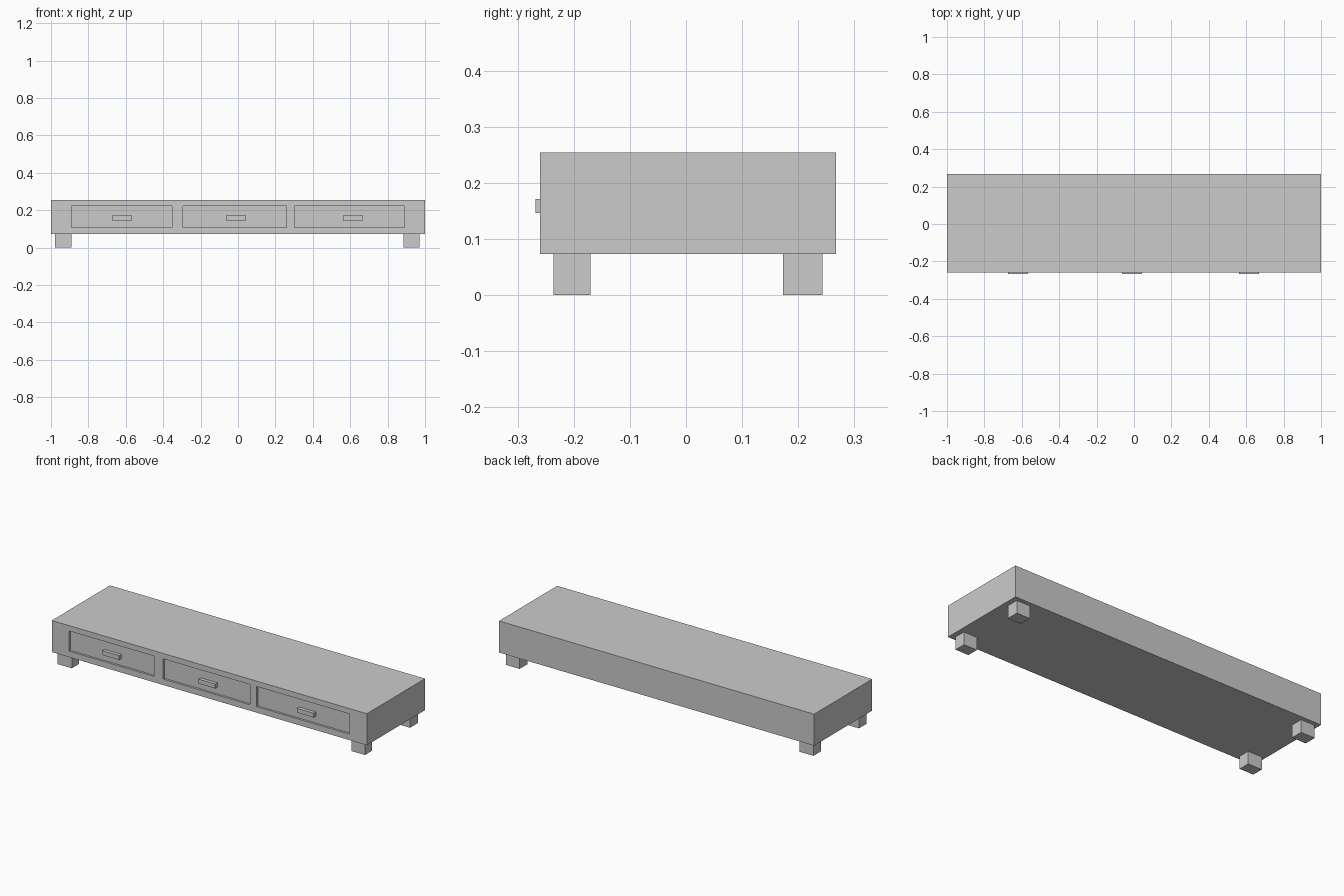
import bpy

if "Cube" in bpy.data.objects:
    bpy.data.objects.remove(bpy.data.objects["Cube"])

FRONT, BACK = -0.26, 0.267
BOTTOM, TOP = 0.073, 0.254
RECESS = 0.012


def box(name, x, y, z):
    """Box given by its (min, max) range on each axis."""
    ranges = (x, y, z)
    bpy.ops.mesh.primitive_cube_add(size=1)
    ob = bpy.context.object
    ob.name = name
    ob.location = [(a + b) / 2 for a, b in ranges]
    ob.scale = [b - a for a, b in ranges]
    bpy.ops.object.transform_apply(location=True, rotation=False, scale=True)
    return ob


# Long low cabinet body
body = box("cabinet_body", (-1, 1), (FRONT, BACK), (BOTTOM, TOP))

# Drawer recesses and their handles: (side, drawer x range, handle x range)
drawers = [
    ("left", (-0.89, -0.352), (-0.674, -0.567)),
    ("middle", (-0.294, 0.258), (-0.064, 0.043)),
    ("right", (0.301, 0.891), (0.561, 0.668)),
]
for side, panel_x, handle_x in drawers:
    cutter = box(f"{side}_drawer_cutter", panel_x,
                 (FRONT - 0.05, FRONT + RECESS), (0.107, 0.223))
    cutter.hide_render = True
    cutter.display_type = 'WIRE'
    mod = body.modifiers.new(f"{side}_drawer_recess", 'BOOLEAN')
    mod.operation = 'DIFFERENCE'
    mod.solver = 'EXACT'
    mod.object = cutter
    bpy.context.view_layer.objects.active = body
    bpy.ops.object.modifier_apply(modifier=mod.name)
    bpy.data.objects.remove(cutter)
    box(f"{side}_drawer_handle", handle_x,
        (-0.268, FRONT + RECESS), (0.146, 0.171))

# Four square block legs
for side, x in (("left", (-0.979, -0.89)), ("right", (0.886, 0.971))):
    for end, y in (("front", (-0.236, -0.17)), ("back", (0.173, 0.243))):
        box(f"{end}_{side}_leg", x, y, (0, BOTTOM))
